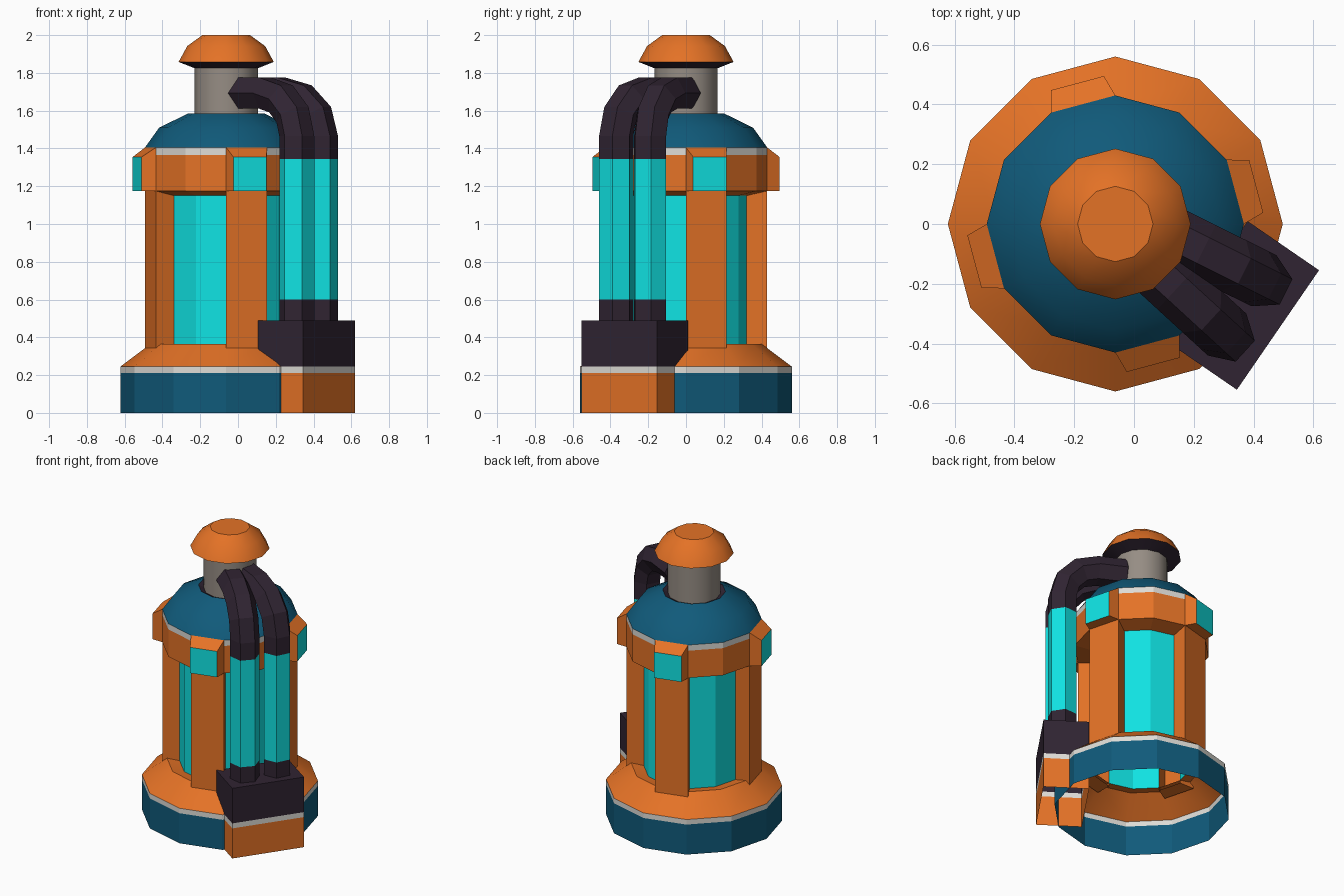
import bpy, math
from mathutils import Vector

if "Cube" in bpy.data.objects:
    bpy.data.objects.remove(bpy.data.objects["Cube"])

CX = -0.0625          # axis of the tank body
N = 12                # sides of every round part
PILLAR_SECTORS = (0, 3, 6, 9)


def lin(c):
    c /= 255
    return c / 12.92 if c <= 0.04045 else ((c + 0.055) / 1.055) ** 2.4


MATS = {}
for name, rgb in {
    "orange": (228, 114, 38), "cyan": (16, 226, 226), "blue": (16, 90, 122),
    "light_grey": (222, 220, 214), "warm_grey": (150, 141, 132), "dark": (48, 36, 50),
}.items():
    m = bpy.data.materials.new(name)
    m.diffuse_color = (*[lin(c) for c in rgb], 1)
    m.use_nodes = True
    m.node_tree.nodes["Principled BSDF"].inputs["Base Color"].default_value = m.diffuse_color
    MATS[name] = m


def build(name, verts, faces, colours, smooth=False):
    """Mesh object from vertices, faces and one colour name per face."""
    me = bpy.data.meshes.new(name)
    me.from_pydata([tuple(v) for v in verts], [], faces)
    used = list(dict.fromkeys(colours))
    for c in used:
        me.materials.append(MATS[c])
    for p, c in zip(me.polygons, colours):
        p.material_index = used.index(c)
    ob = bpy.data.objects.new(name, me)
    bpy.context.collection.objects.link(ob)
    if smooth:
        bpy.ops.object.select_all(action='DESELECT')
        ob.select_set(True)
        bpy.context.view_layer.objects.active = ob
        bpy.ops.object.shade_smooth_by_angle(angle=math.radians(35))
    return ob


def rim(r, z, k):
    a = 2 * math.pi * k / N
    return Vector((CX + r * math.cos(a), r * math.sin(a), z))


def lathe(name, profile, colours, skip=(), cap=None, smooth=False):
    """Turn (radius, z) points around the body axis, one colour per band."""
    verts = [rim(r, z, k) for r, z in profile for k in range(N)]
    faces, cols = [], []
    for i, c in enumerate(colours):
        for k in range(N):
            if k in skip:
                continue
            a, b = i * N + k, i * N + (k + 1) % N
            faces.append((a, b, b + N, a + N))
            cols.append(c)
    if cap:
        faces.append(tuple(range(len(verts) - N, len(verts))))
        cols.append(cap)
    return build(name, verts, faces, cols, smooth)


# Base: open underneath
lathe("base_ring", [(.56, 0), (.56, .21), (.56, .245)], ["blue", "light_grey"])
lathe("base_slope", [(.56, .245), (.40, .365), (.32, .35)], ["orange", "orange"], smooth=True)

# Glass panels and upper collar between the pillars
lathe("glass_panels", [(.32, .35), (.32, 1.15)], ["cyan"], skip=PILLAR_SECTORS)
lathe("upper_collar", [(.32, 1.15), (.43, 1.175), (.43, 1.365), (.43, 1.405)],
      ["orange", "orange", "light_grey"], skip=PILLAR_SECTORS)

# Dome, neck and cap
lathe("dome", [(.43, 1.405), (.355, 1.51), (.20, 1.586)], ["blue"] * 2, smooth=True)
lathe("neck_seal", [(.20, 1.586), (.165, 1.57)], ["dark"])
lathe("neck", [(.168, 1.56), (.168, 1.83)], ["warm_grey"], smooth=True)
lathe("cap_underside", [(.168, 1.825), (.252, 1.858)], ["dark"], smooth=True)
lathe("cap", [(.252, 1.858), (.206, 1.942), (.126, 2.0)], ["orange"] * 2,
      cap="orange", smooth=True)

# Pillars and the lamp blocks above them
BOX_FACES = [(4, 5, 6, 7), (0, 4, 7, 3), (5, 1, 2, 6), (1, 5, 4, 0), (7, 6, 2, 3)]
for n, k in enumerate(PILLAR_SECTORS):
    z0, z1 = .33, 1.175
    v = [rim(.32, z0, k), rim(.32, z0, k + 1), rim(.32, z1, k + 1), rim(.32, z1, k),
         rim(.43, z0, k), rim(.43, z0, k + 1), rim(.43, z1, k + 1), rim(.43, z1, k)]
    build(f"pillar_{n + 1}", v, BOX_FACES[:4], ["orange"] * 4)

    z0, z1 = 1.175, 1.405
    inner = [rim(.43, z0, k), rim(.43, z0, k + 1), rim(.43, z1, k + 1), rim(.43, z1, k)]
    t = (inner[1] - inner[0]).normalized()
    out = Vector((t.y, -t.x, 0)) * .0725
    drop = Vector((0, 0, -.05))
    outer = [inner[0] + out + t * .02, inner[1] + out - t * .02,
             inner[2] + out - t * .02 + drop, inner[3] + out + t * .02 + drop]
    build(f"lamp_block_{n + 1}", inner + outer, BOX_FACES, ["cyan"] + ["orange"] * 4)

# Side box, turned to face outward between two pillars
ANG = math.radians(-34.5)
U = Vector((math.cos(ANG), math.sin(ANG), 0))
V = Vector((-U.y, U.x, 0))
AXIS = Vector((CX, 0, 0))
V0 = .016
corners = [AXIS + U * (.504 + a * .145) + V * (V0 + b * .2425)
           for a, b in ((-1, -1), (1, -1), (1, 1), (-1, 1))]
verts, faces, cols = [], [], []
for z in (0, .21, .245, .49):
    verts += [c + Vector((0, 0, z)) for c in corners]
for i, c in enumerate(("orange", "light_grey", "dark")):
    for k in range(4):
        a, b = i * 4 + k, i * 4 + (k + 1) % 4
        faces.append((a, b, b + 4, a + 4))
        cols.append(c)
faces.append((12, 13, 14, 15))
cols.append("dark")
build("side_box", verts, faces, cols)


# Six-sided pipes: up from the box, then bent over into the neck
def pipe(name, foot, ang):
    d = Vector((math.cos(ang), math.sin(ang), 0))
    side = Vector((-d.y, d.x, 0))
    up = Vector((0, 0, 1))
    bend, zb = .228, 1.465
    rings = [(0, .48, 0), (0, .6, 0), (0, 1.345, 0)]
    for a in (0, 30, 60, 90):
        r = math.radians(a)
        rings.append((bend * (math.cos(r) - 1), zb + bend * math.sin(r), r))
    rings.append((-.41, zb + bend, math.pi / 2))
    verts, faces, cols = [], [], []
    for s, z, a in rings:
        rho = d * math.cos(a) + up * math.sin(a)
        for j in range(6):
            p = math.radians(30 + 60 * j)
            verts.append(foot + d * s + up * z + (rho * math.cos(p) + side * math.sin(p)) * .095)
    for i in range(len(rings) - 1):
        for j in range(6):
            a, b = i * 6 + j, i * 6 + (j + 1) % 6
            faces.append((a, b, b + 6, a + 6))
            cols.append("cyan" if i == 1 else "dark")
    faces.append(tuple(range(len(verts) - 6, len(verts))))
    cols.append("dark")
    build(name, verts, faces, cols)


for name, sgn in (("pipe_right", 1), ("pipe_left", -1)):
    pipe(name, AXIS + U * .5175 + V * (V0 + sgn * .109), ANG + sgn * math.radians(8))
